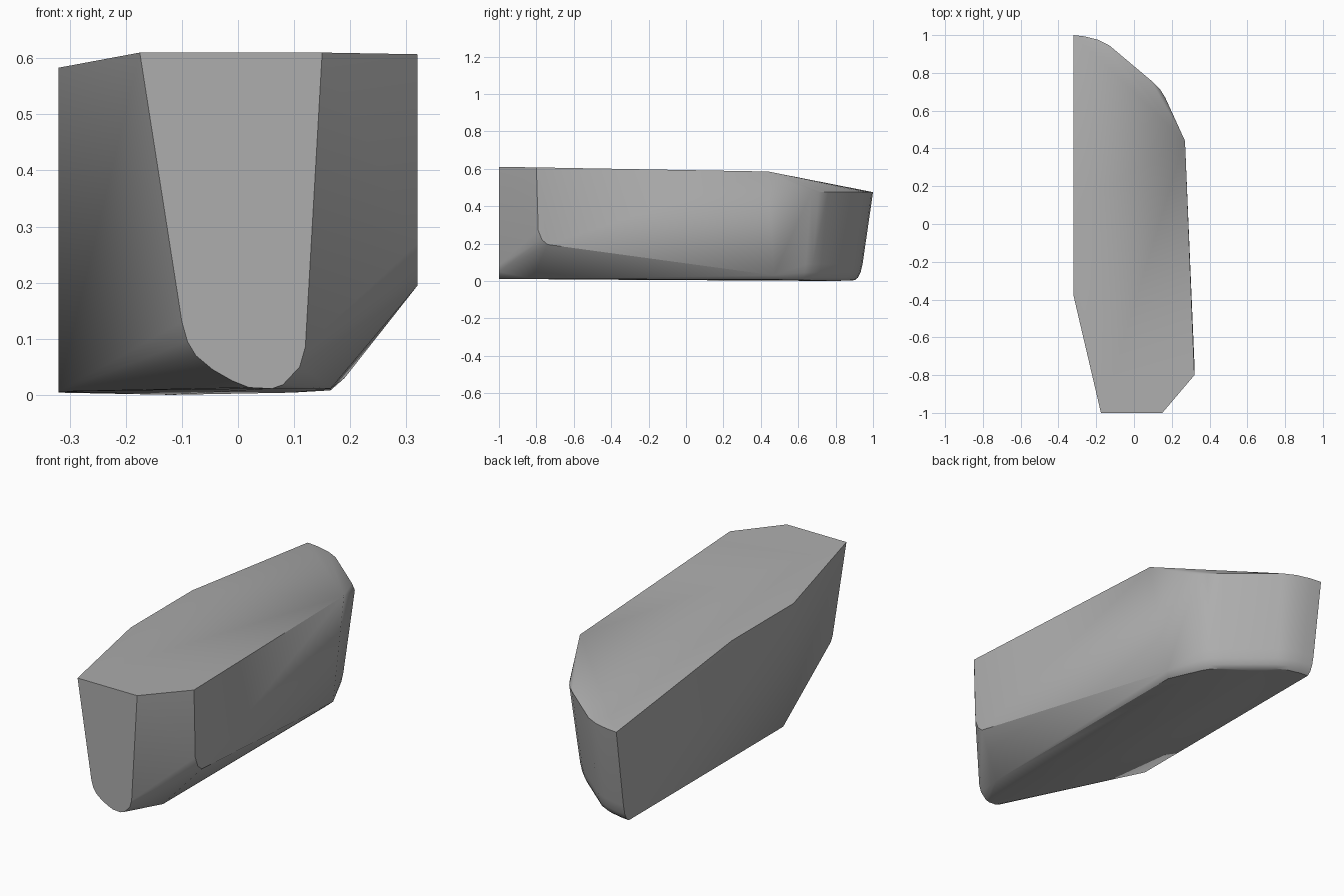
import bpy, bmesh, math

cube = bpy.data.objects.get("Cube")
if cube:
    bpy.data.objects.remove(cube, do_unlink=True)

grey = bpy.data.materials.new("mid_grey")
grey.use_nodes = True
tone = (0.42, 0.42, 0.42, 1)
grey.diffuse_color = tone
grey.node_tree.nodes["Principled BSDF"].inputs["Base Color"].default_value = tone

INNER = -0.32   # flat inner side plane
OUTER = 0.32    # widest outer side plane

# Flat front end, a rounded U profile (x, z)
front = [(-0.175, 0.61), (-0.10, 0.13), (-0.09, 0.095), (-0.075, 0.07),
         (-0.045, 0.045), (-0.01, 0.025), (0.02, 0.013), (0.06, 0.011),
         (0.08, 0.018), (0.11, 0.05), (0.12, 0.085), (0.15, 0.61)]
points = [(x, -1, z) for x, z in front]

# Inner side corners
points += [(INNER, -0.38, 0.583), (INNER, 0.10, 0.583), (INNER, -0.30, 0.006)]

# Outer side: front edge, rounded lower corner, rear upper corner
points += [(OUTER, -0.8, 0.607), (OUTER, -0.79, 0.27),
           (OUTER, -0.77, 0.22), (OUTER, -0.74, 0.195), (0.27, 0.44, 0.585)]

# Underside outer edge and lowest point
points += [(0.165, -0.82, 0.011), (0.165, 0.45, 0.008),
           (0.19, 0.47, 0.03), (-0.12, 0.8, 0)]

# Curved rear wall: one rim drawn in towards the underside
rim = [(INNER, 1), (-0.26, 0.993), (-0.19, 0.975), (-0.13, 0.945),
       (0, 0.835), (0.09, 0.76), (0.14, 0.71), (0.165, 0.67)]
for scale, z in ((1, 0.475), (0.92, 0.09), (0.905, 0.045), (0.885, 0.018), (0.86, 0.004)):
    points += [(INNER + (x - INNER) * scale, 0.3 + (y - 0.3) * scale, z) for x, y in rim]

# Wrap the sections in a single convex shell
bm = bmesh.new()
for p in points:
    bm.verts.new(p)
hull = bmesh.ops.convex_hull(bm, input=bm.verts[:])
loose = {g for g in hull["geom_interior"] + hull["geom_unused"]
         if isinstance(g, bmesh.types.BMVert)}
bmesh.ops.delete(bm, geom=list(loose), context='VERTS')
bmesh.ops.dissolve_limit(bm, angle_limit=math.radians(0.5), verts=bm.verts[:], edges=bm.edges[:])
bmesh.ops.recalc_face_normals(bm, faces=bm.faces[:])

mesh = bpy.data.meshes.new("tapered_shell")
bm.to_mesh(mesh)
bm.free()
mesh.materials.append(grey)
shell = bpy.data.objects.new("tapered_shell", mesh)
bpy.context.collection.objects.link(shell)

# Smooth shading with crisp main edges
bpy.ops.object.select_all(action='DESELECT')
shell.select_set(True)
bpy.context.view_layer.objects.active = shell
bpy.ops.object.shade_smooth_by_angle(angle=math.radians(30))
